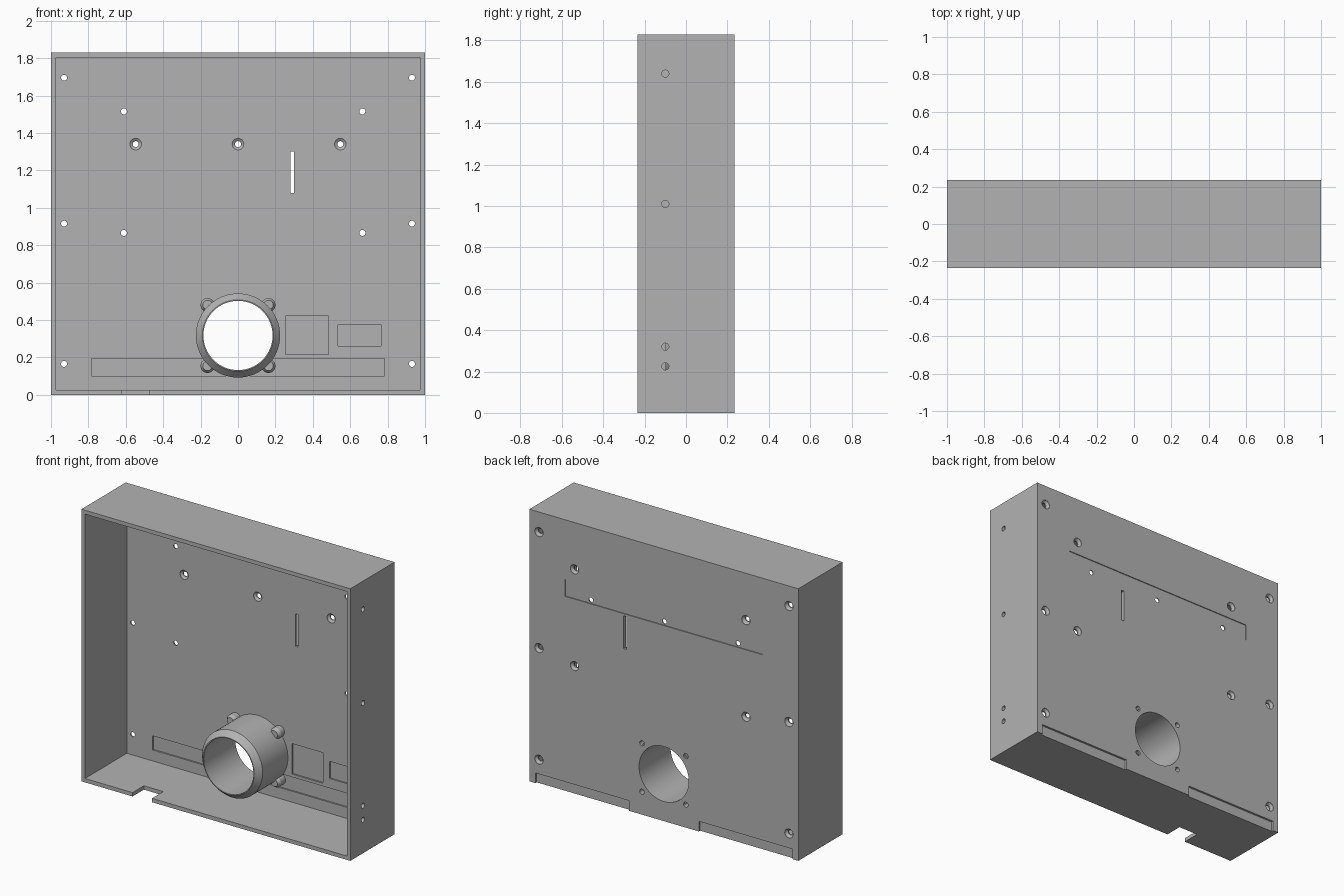
import bpy, bmesh, math
from mathutils import Matrix, Vector

cube = bpy.data.objects.get("Cube")
if cube:
    bpy.data.objects.remove(cube)

W, D, H = 2.0, 0.47, 1.83        # outer size
T = 0.026                        # wall thickness
FRONT, BACK = -D / 2, D / 2
PANEL = BACK - T                 # inner face of the back panel
OVER = 0.02                      # cutter overshoot

grey = bpy.data.materials.new("grey plastic")
grey.use_nodes = True
colour = (0.45, 0.45, 0.45, 1)
grey.diffuse_color = colour
grey.node_tree.nodes["Principled BSDF"].inputs["Base Color"].default_value = colour


def add_box(bm, x0, x1, y0, y1, z0, z1):
    size = Matrix.Diagonal((x1 - x0, y1 - y0, z1 - z0, 1))
    centre = Matrix.Translation(((x0 + x1) / 2, (y0 + y1) / 2, (z0 + z1) / 2))
    bmesh.ops.create_cube(bm, size=1, matrix=centre @ size)


def add_lathe(bm, profile, x, z, steps=32):
    """Spin a closed loop of (radius, y) points round the y axis at x, z."""
    rings = []
    for i in range(steps):
        a = math.tau * i / steps
        rings.append([bm.verts.new((x + r * math.cos(a), y, z + r * math.sin(a)))
                      for r, y in profile])
    n = len(profile)
    for i in range(steps):
        a, b = rings[i], rings[(i + 1) % steps]
        for j in range(n):
            k = (j + 1) % n
            bm.faces.new((a[j], a[k], b[k], b[j]))


def add_plug(bm, profile, x, z, steps=32):
    """Solid of revolution with its ends on the axis."""
    add_lathe(bm, [(0, profile[0][1])] + profile + [(0, profile[-1][1])], x, z, steps)


def make_object(name, bm):
    bmesh.ops.remove_doubles(bm, verts=bm.verts, dist=1e-5)
    bmesh.ops.dissolve_degenerate(bm, edges=bm.edges, dist=1e-6)
    bmesh.ops.recalc_face_normals(bm, faces=bm.faces)
    mesh = bpy.data.meshes.new(name)
    bm.to_mesh(mesh)
    bm.free()
    mesh.materials.append(grey)
    obj = bpy.data.objects.new(name, mesh)
    bpy.context.collection.objects.link(obj)
    return obj


def cut(target, name, bm):
    """Subtract the cutter from the target and discard the cutter."""
    cutter = make_object(name, bm)
    cutter.hide_render = True
    mod = target.modifiers.new(name, 'BOOLEAN')
    mod.operation, mod.solver, mod.object = 'DIFFERENCE', 'EXACT', cutter
    graph = bpy.context.evaluated_depsgraph_get()
    result = bpy.data.meshes.new_from_object(target.evaluated_get(graph))
    target.modifiers.clear()
    target.data = result
    bpy.data.objects.remove(cutter)


def smooth(obj):
    bpy.ops.object.select_all(action='DESELECT')
    obj.select_set(True)
    bpy.context.view_layer.objects.active = obj
    bpy.ops.object.shade_smooth_by_angle(angle=math.radians(30))


# Open-fronted case
bm = bmesh.new()
add_box(bm, -W / 2, W / 2, FRONT, BACK, 0, H)
case = make_object("case", bm)
bm = bmesh.new()
add_box(bm, T - W / 2, W / 2 - T, FRONT - OVER, PANEL, T, H - T)
cut(case, "cavity_cutter", bm)

# Shallow pockets, back notches, slot and floor notch
bm = bmesh.new()
for x0, x1, z0, z1 in ((0.255, 0.485, 0.215, 0.42),
                       (0.535, 0.765, 0.26, 0.375),
                       (-0.782, 0.782, 0.10, 0.195)):
    add_box(bm, x0, x1, PANEL - OVER, PANEL + 0.01, z0, z1)
add_box(bm, -0.735, 0.735, BACK - 0.006, BACK + OVER, 1.315, 1.427)
for x0, x1 in ((-0.957, -0.26), (0.26, 0.957)):
    add_box(bm, x0, x1, BACK - 0.014, BACK + OVER, -OVER, 0.068)
add_box(bm, 0.28, 0.30, PANEL - OVER, BACK + OVER, 1.08, 1.30)
add_box(bm, -0.62, -0.475, FRONT - OVER, FRONT + 0.12, -OVER, T + OVER)
cut(case, "pocket_cutter", bm)

# Countersunk screw holes in the back panel
HOLE, HEAD = 0.016, 0.031
MID = (PANEL + BACK) / 2
from_back = [(HOLE, PANEL - OVER), (HOLE, MID - 0.004), (HEAD, BACK - 0.002), (HEAD, BACK + OVER)]
from_front = [(HEAD, PANEL - OVER), (HEAD, PANEL + 0.002), (HOLE, MID), (HOLE, BACK + OVER)]
bm = bmesh.new()
for z in (0.165, 0.915, 1.695):
    for x in (-0.93, 0.93):
        add_plug(bm, from_back, x, z)
for z in (0.865, 1.515):
    for x in (-0.61, 0.665):
        add_plug(bm, from_back, x, z)
for x in (-0.547, 0, 0.547):
    add_plug(bm, from_front, x, 1.34)

# Openings behind the tube and its bosses
TUBE_Z, BORE, TUBE_R = 0.317, 0.185, 0.225
BOSS_OFF, BOSS_R, BOSS_HOLE = 0.163, 0.037, 0.017
boss_spots = [(sx * BOSS_OFF, TUBE_Z + sz * BOSS_OFF) for sx in (-1, 1) for sz in (-1, 1)]
add_plug(bm, [(BORE, PANEL - OVER), (BORE, BACK + OVER)], 0, TUBE_Z, 64)
for x, z in boss_spots:
    add_plug(bm, [(BOSS_HOLE, PANEL - OVER), (BOSS_HOLE, BACK + OVER)], x, z)
cut(case, "hole_cutter", bm)

# Round holes through one side wall
bm = bmesh.new()
for z in (0.225, 0.32, 1.01, 1.64):
    place = Matrix.Translation((W / 2 - T / 2, -0.1, z)) @ Matrix.Rotation(math.pi / 2, 4, 'Y')
    bmesh.ops.create_cone(bm, cap_ends=True, segments=32, radius1=0.017, radius2=0.017,
                          depth=T + 2 * OVER, matrix=place)
cut(case, "side_hole_cutter", bm)
smooth(case)

# Tube with a chamfered rim
bm = bmesh.new()
ROOT = PANEL + 0.014
add_lathe(bm, [(BORE, ROOT), (BORE, -0.10), (BORE + 0.006, -0.10),
               (TUBE_R, -0.06), (TUBE_R, ROOT)], 0, TUBE_Z, 64)
smooth(make_object("tube", bm))

# Four hollow screw bosses round the tube
bm = bmesh.new()
for x, z in boss_spots:
    add_lathe(bm, [(0, 0.15), (0.025, 0.15), (BOSS_R, 0.17), (BOSS_R, ROOT),
                   (BOSS_HOLE, ROOT), (BOSS_HOLE, 0.175), (0, 0.175)], x, z)
smooth(make_object("mounting_bosses", bm))
